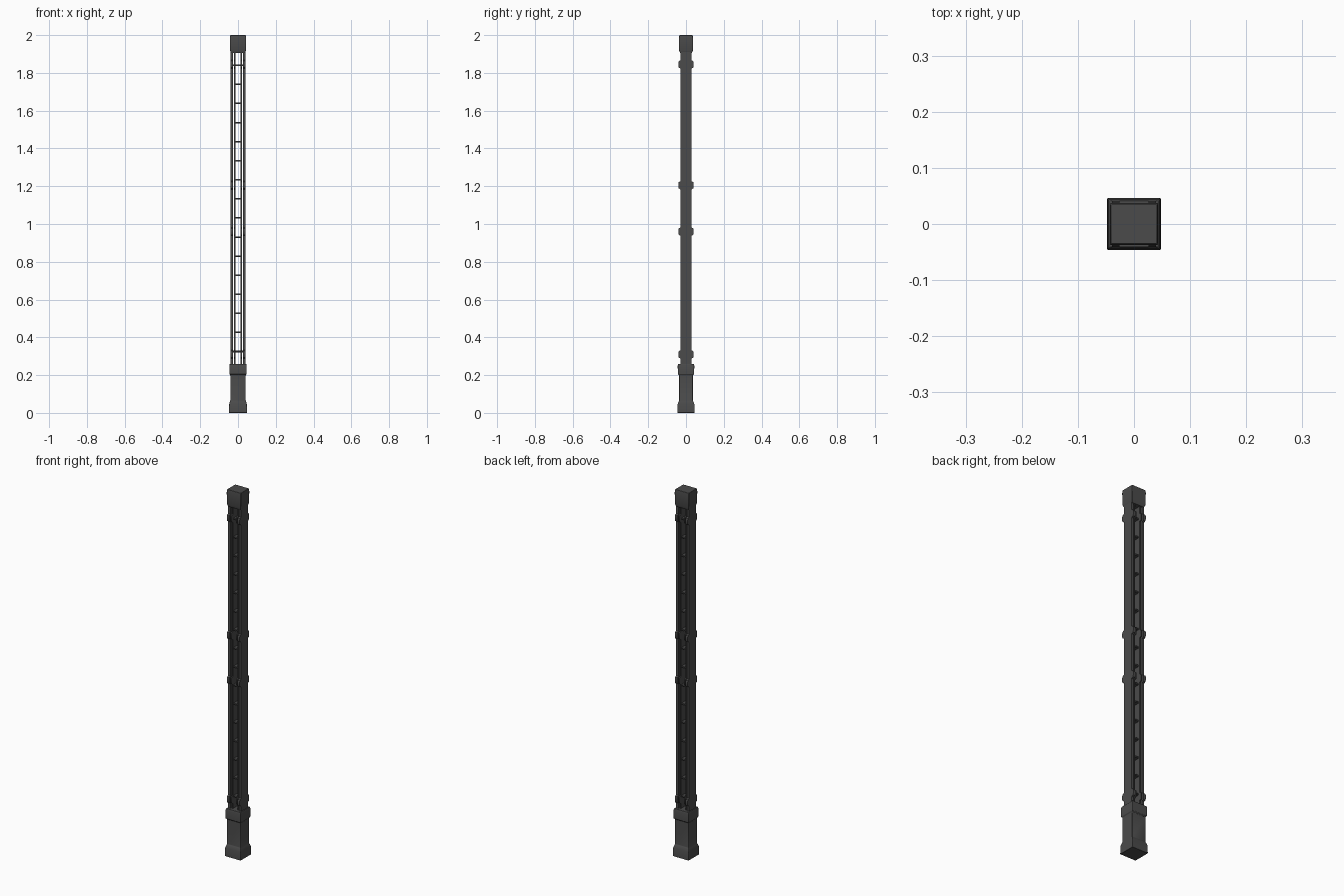
import bpy

if "Cube" in bpy.data.objects:
    bpy.data.objects.remove(bpy.data.objects["Cube"])

mat = bpy.data.materials.new("dark_metal")
mat.diffuse_color = (0.07, 0.07, 0.07, 1)
mat.use_nodes = True
mat.node_tree.nodes["Principled BSDF"].inputs["Base Color"].default_value = mat.diffuse_color


def make(name, verts, faces):
    me = bpy.data.meshes.new(name)
    me.from_pydata(verts, [], faces)
    me.materials.append(mat)
    ob = bpy.data.objects.new(name, me)
    bpy.context.collection.objects.link(ob)
    return ob


def block(name, rings):
    """Stack of rectangles given as (z, half x, half y)."""
    verts, faces = [], []
    for z, hx, hy in rings:
        verts += [(-hx, -hy, z), (hx, -hy, z), (hx, hy, z), (-hx, hy, z)]
    for r in range(len(rings) - 1):
        for k in range(4):
            a, b = r * 4 + k, r * 4 + (k + 1) % 4
            faces.append((a, b, b + 4, a + 4))
    n = len(verts)
    faces += [(3, 2, 1, 0), (n - 4, n - 3, n - 2, n - 1)]
    ob = make(name, verts, faces)
    bev = ob.modifiers.new("edge_rounding", "BEVEL")
    bev.width = 0.0015
    bev.segments = 2
    return ob


def rail(name, x0, x1, half, bulge, z0, z1):
    """Upright plate whose front and back edges swell at the four joints."""
    edge = [(half, z0)]
    for z in (0.31, 0.96, 1.205, 1.845):
        edge += [(half, z - 0.022), (bulge - 0.003, z - 0.017), (bulge, z - 0.010),
                 (bulge, z + 0.010), (bulge - 0.003, z + 0.017), (half, z + 0.022)]
    edge.append((half, z1))
    verts, faces, n = [], [], len(edge)
    for y, z in edge:
        verts += [(x0, -y, z), (x1, -y, z), (x1, y, z), (x0, y, z)]
    for r in range(n - 1):
        for k in range(4):
            a, b = r * 4 + k, r * 4 + (k + 1) % 4
            faces.append((a, b, b + 4, a + 4))
    e = 4 * n
    faces += [(3, 2, 1, 0), (e - 4, e - 3, e - 2, e - 1)]
    return make(name, verts, faces)


parts = [
    # foot with flared flange and upper collar
    block("base", [(0, 0.048, 0.046), (0.045, 0.047, 0.045), (0.06, 0.043, 0.039),
                   (0.065, 0.041, 0.036), (0.2, 0.041, 0.036), (0.205, 0.045, 0.043),
                   (0.25, 0.046, 0.044), (0.26, 0.043, 0.041)]),
    # head block
    block("top_cap", [(1.905, 0.037, 0.031), (1.92, 0.042, 0.037),
                      (1.985, 0.043, 0.037), (2.0, 0.041, 0.035)]),
]

# paired outer and inner rails
for side, s in (("left", -1), ("right", 1)):
    for kind, a, b, half, bulge in (("outer", 0.026, 0.039, 0.029, 0.041),
                                    ("inner", 0.014, 0.020, 0.025, 0.037)):
        x0, x1 = sorted((s * a, s * b))
        parts.append(rail(f"{side}_{kind}_rail", x0, x1, half, bulge, 0.25, 1.91))

# rungs bridging the central slot
for i in range(16):
    z = 0.325 + i * 0.101
    w = 0.03 if i in (0, 15) else 0.018
    parts.append(block(f"rung_{i + 1}", [(z - 0.004, w, 0.018), (z + 0.004, w, 0.018)]))

for ob in bpy.context.selected_objects:
    ob.select_set(False)
for ob in parts:
    ob.select_set(True)
bpy.context.view_layer.objects.active = parts[0]
bpy.ops.object.shade_smooth_by_angle(angle=0.6)
